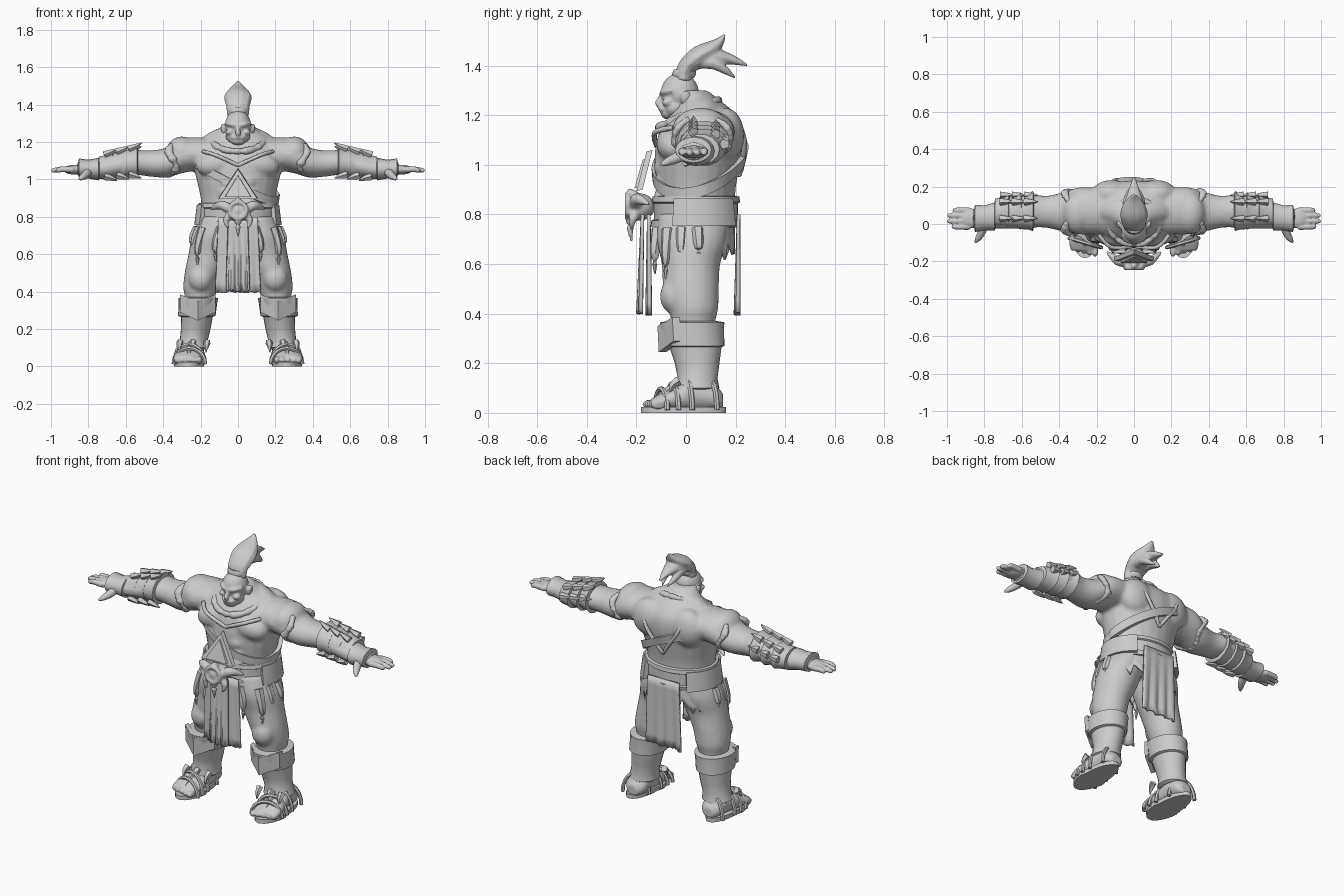
import bpy, bmesh, math, random
from mathutils import Vector, Matrix

random.seed(4)
TAU = 2 * math.pi
grey = bpy.data.materials.new("stone grey")
grey.diffuse_color = (0.6, 0.6, 0.6, 1)


def finish(name, bm, voxel=0, solid=0, smooth=2, angle=40):
    """Turn a bmesh into a named object, optionally fused or thickened."""
    bmesh.ops.recalc_face_normals(bm, faces=bm.faces)
    me = bpy.data.meshes.new(name)
    bm.to_mesh(me)
    bm.free()
    ob = bpy.data.objects.new(name, me)
    bpy.context.collection.objects.link(ob)
    me.materials.append(grey)
    if solid:
        m = ob.modifiers.new("thickness", 'SOLIDIFY')
        m.thickness, m.offset = solid, 0
    if voxel:
        m = ob.modifiers.new("fuse", 'REMESH')
        m.mode, m.voxel_size, m.use_smooth_shade = 'VOXEL', voxel, True
        m = ob.modifiers.new("soften", 'SMOOTH')
        m.factor, m.iterations = 0.5, smooth
    else:
        bpy.ops.object.select_all(action='DESELECT')
        ob.select_set(True)
        bpy.context.view_layer.objects.active = ob
        bpy.ops.object.shade_smooth_by_angle(angle=math.radians(angle))
    return ob


def spline(rows, steps):
    """Catmull-Rom interpolation of equal-length rows of numbers."""
    if steps < 2:
        return rows
    out = []
    for i in range(len(rows) - 1):
        q = [rows[max(0, min(len(rows) - 1, i + k))] for k in (-1, 0, 1, 2)]
        for s in range(steps):
            t = s / steps
            out.append([b + .5 * t * (c - a + t * (2*a - 5*b + 4*c - d + t * (3*(b - c) + d - a)))
                        for a, b, c, d in zip(*q)])
    return out + [rows[-1]]


def skin(bm, rings, cap=True):
    vs = [[bm.verts.new(p) for p in r] for r in rings]
    n = len(vs[0])
    for a, b in zip(vs, vs[1:]):
        for i in range(n):
            bm.faces.new((a[i], a[(i+1) % n], b[(i+1) % n], b[i]))
    if cap:
        bm.faces.new(vs[0])
        bm.faces.new(vs[-1])


def loft(bm, axis, rows, side=1, steps=4, n=24):
    """Ellipses (t, c1, c2, h1, h2) stacked along an axis; side mirrors x."""
    rings = []
    for t, c1, c2, h1, h2 in spline(rows, steps):
        ring = []
        for i in range(n):
            u, v = c1 + h1 * math.cos(TAU*i/n), c2 + h2 * math.sin(TAU*i/n)
            x, y, z = {'x': (t, u, v), 'y': (u, t, v), 'z': (u, v, t)}[axis]
            ring.append((side * x, y, z))
        rings.append(ring)
    skin(bm, rings)


def tube(bm, pts, side=1, steps=4, n=10, wide=1):
    """Round tube through (x, y, z, radius) points; wide stretches it in x."""
    p = spline(pts, steps)
    rings = []
    for i, (x, y, z, r) in enumerate(p):
        d = Vector(p[min(i+1, len(p)-1)][:3]) - Vector(p[max(i-1, 0)][:3])
        q = d.to_track_quat('Z', 'Y')
        ring = []
        for k in range(n):
            o = q @ Vector((r * math.cos(TAU*k/n), r * math.sin(TAU*k/n), 0))
            ring.append((side * (x + o.x * wide), y + o.y, z + o.z))
        rings.append(ring)
    skin(bm, rings)


def ball(bm, c, r, side=1, rot=0):
    m = (Matrix.Translation((side*c[0], c[1], c[2])) @ Matrix.Rotation(side*rot, 4, 'Y')
         @ Matrix.Diagonal((*r, 1)))
    bmesh.ops.create_uvsphere(bm, u_segments=20, v_segments=12, radius=1, matrix=m)


def plate(bm, pts, depth):
    """Flat polygon extruded by a vector."""
    d = Vector(depth)
    skin(bm, [[Vector(p) for p in pts], [Vector(p) + d for p in pts]])


TORSO = [(.70, 0, .03, .18, .14), (.80, 0, .04, .195, .155), (.90, 0, .04, .2, .16), (1.0, 0, .045, .222, .172),
         (1.08, 0, .055, .24, .177), (1.15, 0, .065, .25, .165), (1.20, 0, .07, .21, .135),
         (1.25, 0, .06, .13, .09), (1.30, 0, .02, .07, .065)]


def on_torso(a, z, off):
    rows = spline(TORSO, 8)
    t, _, cy, hx, hy = min(rows, key=lambda r: abs(r[0] - z))
    return Vector(((hx + off) * math.cos(a), cy + (hy + off) * math.sin(a), z))


# Muscular body: trunk, arms and legs fused together
bm = bmesh.new()
loft(bm, 'z', TORSO)
for s in (1, -1):
    loft(bm, 'x', [(.12, .07, 1.13, .13, .09), (.22, .07, 1.135, .125, .09), (.30, .07, 1.125, .125, .092),
                   (.38, .065, 1.09, .105, .08), (.47, .065, 1.085, .085, .07), (.55, .07, 1.09, .09, .066),
                   (.65, .06, 1.07, .085, .06), (.75, .04, 1.055, .065, .05), (.86, .03, 1.055, .055, .035)], s)
    loft(bm, 'z', [(.80, .09, .03, .11, .14), (.70, .125, .025, .12, .142), (.6, .15, .02, .115, .118),
                   (.5, .185, .02, .1, .112), (.42, .2, .03, .093, .1), (.36, .205, .03, .078, .088),
                   (.25, .22, .04, .07, .085), (.15, .235, .045, .062, .075), (.05, .25, .05, .065, .08)], s)
    ball(bm, (.105, -.05, 1.085), (.12, .07, .07), s, .2)      # chest muscle
    ball(bm, (.3, .06, 1.145), (.085, .115, .085), s, .5)      # shoulder muscle
    ball(bm, (.12, .16, 1.12), (.11, .075, .11), s)            # back muscle
    ball(bm, (.09, .07, 1.23), (.12, .06, .045), s, .35)       # neck slope
    ball(bm, (.2, -.05, .47), (.065, .055, .07), s)            # knee swell
    for i in range(3):
        ball(bm, (.05, -.1, .99 - .06 * i), (.05, .03, .034), s)
finish("body", bm, voxel=.011, smooth=3)

# Head with brow, nose, jaw and ears
bm = bmesh.new()
ball(bm, (0, -.025, 1.29), (.07, .077, .08))
ball(bm, (0, -.045, 1.23), (.066, .052, .045))
ball(bm, (0, -.072, 1.207), (.042, .03, .024))
loft(bm, 'z', [(1.15, 0, .03, .09, .08), (1.27, 0, .015, .065, .065)])
tube(bm, [(0, -.096, 1.285, .008), (0, -.108, 1.262, .011), (0, -.112, 1.247, .015), (0, -.095, 1.24, .01)])
tube(bm, [(-.035, -.09, 1.222, .009), (0, -.1, 1.225, .012), (.035, -.09, 1.222, .009)])
for s in (1, -1):
    tube(bm, [(0, -.096, 1.287, .011), (.035, -.09, 1.294, .013), (.065, -.055, 1.3, .011)], s)
    ball(bm, (.045, -.075, 1.252), (.022, .022, .016), s)
    ball(bm, (.077, 0, 1.268), (.014, .022, .032), s, .2)
finish("head", bm, voxel=.006)

# Swept topknot of hair with pointed locks
bm = bmesh.new()
tube(bm, [(0, -.01, 1.34, .035), (0, 0, 1.39, .037), (0, .05, 1.435, .044), (0, .1, 1.465, .036),
          (0, .135, 1.495, .02), (0, .157, 1.527, .004)], wide=1.7)
tube(bm, [(0, .03, 1.42, .04), (0, .1, 1.435, .04), (0, .18, 1.425, .022), (0, .25, 1.4, .004)], wide=1.4)
for s in (1, -1):
    tube(bm, [(.02, .04, 1.42, .035), (.035, .11, 1.41, .026), (.03, .16, 1.38, .016), (.015, .2, 1.35, .004)], s)
finish("topknot", bm, voxel=.006)
bm = bmesh.new()
loft(bm, 'z', [(1.35, 0, -.01, .047, .042), (1.365, 0, -.008, .054, .048), (1.385, 0, -.004, .05, .045)], steps=2)
finish("hair_tie", bm)

# Rough hide collar, shoulder trims and back cords
bm = bmesh.new()
for i in range(40):
    a = TAU * i / 40
    r = random.uniform(.014, .022)
    ball(bm, (.135 * math.cos(a), .01 + .12 * math.sin(a), 1.205 + .055 * math.sin(a)), (r, r, r))
for s in (1, -1):
    for i in range(26):
        a = TAU * i / 26
        r = random.uniform(.012, .02)
        ball(bm, (.35 + .02 * math.sin(3*a), .067 + .112 * math.cos(a), 1.11 + .082 * math.sin(a)), (r*1.3, r, r), s)
    tube(bm, [(.19, -.055, 1.15, .012), (.12, -.125, 1.13, .012), (0, -.118, 1.075, .012)], s)
    tube(bm, [(.14, .2, 1.19, .012), (.1, .235, 1.1, .012), (.03, .226, 1.0, .012), (.0, .215, .95, .008)], s)
finish("hide_trim", bm, voxel=.008, smooth=1)

# Diagonal strap wrapped round the trunk
bm = bmesh.new()
rings = []
for i in range(49):
    a = TAU * i / 48
    z = 1.0 - .11 * math.cos(a) + .04 * math.sin(a)
    lift = .022 if math.sin(a) > 0 else .012
    rings.append([on_torso(a, z + dz, o) for dz, o in ((-.024, -.01), (-.024, lift), (.024, lift), (.024, -.01))])
skin(bm, rings, cap=False)
finish("chest_strap", bm)

# Broad belt with rolled edges and a sash over it
bm = bmesh.new()
loft(bm, 'z', [(.745, 0, .035, .19, .155), (.75, 0, .035, .212, .178), (.775, 0, .04, .216, .18),
               (.78, 0, .04, .205, .17), (.845, 0, .04, .205, .17), (.85, 0, .04, .215, .178),
               (.872, 0, .04, .21, .175), (.876, 0, .04, .19, .155)], steps=1, n=40)
finish("belt", bm)
bm = bmesh.new()
for s in (1, -1):
    rings = []
    for i in range(13):
        a = math.radians(-28 + 80 * i / 12)
        rings.append([(s * (.2 + o) * math.cos(a), .04 + (.17 + o) * math.sin(a), z)
                      for o, z in ((0, .76), (.034, .755), (.02, .865), (0, .86))])
    skin(bm, rings)
finish("hip_guards", bm)

# Ragged hide skirt, longest at the hips
bm = bmesh.new()
grid, n = [], 64
for k in range(5):
    row = []
    for i in range(n):
        a = TAU * i / n
        hem = .70 - .065 * abs(math.cos(a)) ** 3 - (.06 if i % 4 == 0 else .02 * (i % 3))
        z = .79 + (hem - .79) * k / 4
        o = .012 + .02 * (k / 4) * abs(math.cos(a))
        row.append((( .195 + o) * math.cos(a), .035 + (.145 + o) * math.sin(a), z))
    grid.append(row)
skin(bm, grid, cap=False)
finish("hide_skirt", bm, solid=.01)
bm = bmesh.new()
for s in (1, -1):
    for x, y, z in ((.235, -.02, .6), (.215, -.08, .53), (.12, -.125, .56), (.245, .05, .62)):
        tube(bm, [(x - .03, y*.9, .74, .028), (x, y, (z + .74)/2, .02), (x, y, z, .003)], s, n=6)
finish("hide_tatters", bm)


# Hanging cloth panels with folds and torn hems
def cloth(name, half, y, top, bottom, lean):
    bm = bmesh.new()
    cols, rows = 20, 8
    tear = [random.uniform(-.008, .008) for _ in range(cols + 1)]
    v = [[bm.verts.new((half * (2*i/cols - 1) * (.88 + .12*j/rows),
                        y + lean*j/rows + .007 * math.sin(i * 1.1) * j/rows,
                        top + (bottom + tear[i] - top) * j/rows)) for i in range(cols+1)] for j in range(rows+1)]
    for j in range(rows):
        for i in range(cols):
            bm.faces.new((v[j][i], v[j][i+1], v[j+1][i+1], v[j+1][i]))
    finish(name, bm, solid=.014)


cloth("front_cloth", .12, -.15, .8, .4, 0)
cloth("front_cloth_centre", .06, -.175, .8, .405, -.012)
cloth("back_cloth", .115, .212, .8, .4, -.006)

# Beast buckle: ringed boss, side horns and fangs
bm = bmesh.new()
ball(bm, (0, -.185, .83), (.065, .06, .055))
tube(bm, [(.045 * math.cos(TAU*i/16), -.235, .835 + .045 * math.sin(TAU*i/16), .013) for i in range(17)], steps=1, n=8)
for s in (1, -1):
    tube(bm, [(.03, -.2, .83, .03), (.08, -.2, .86, .026), (.115, -.175, .855, .018), (.145, -.15, .84, .006)], s)
    tube(bm, [(.035, -.2, .81, .024), (.065, -.215, .78, .018), (.05, -.22, .735, .004)], s)
tube(bm, [(0, -.22, .8, .024), (0, -.225, .75, .016), (0, -.22, .69, .004)])
tube(bm, [(0, -.2, .86, .03), (0, -.225, .895, .015), (0, -.225, .905, .004)])
finish("beast_buckle", bm, voxel=.007, smooth=1)

# Tilted triangular plate over the belly with a raised centre
bm = bmesh.new()
plate(bm, [(0, -.135, 1.06), (-.105, -.175, .9), (.105, -.175, .9)], (0, -.024, -.006))
plate(bm, [(0, -.155, 1.025), (-.07, -.188, .91), (.07, -.188, .91)], (0, -.02, -.005))
finish("belly_plate", bm)

for s, label in ((1, "left"), (-1, "right")):
    # Forearm guard: overlapping flared bands, cuff and corner spikes
    bm = bmesh.new()
    for x, z, h in ((.535, 1.09, .078), (.60, 1.08, .072), (.665, 1.07, .067)):
        loft(bm, 'x', [(x, .07, z, h*1.1, h*.9), (x + .005, .07, z, h*1.38, h*1.12), (x + .03, .066, z - .003, h*1.22, h),
                       (x + .078, .06, z - .008, h*1.12, h*.92), (x + .08, .06, z - .008, h*.9, h*.8)], s, steps=1, n=14)
        for y, dz, up in ((.03, .9, .035), (.12, .8, .025), (.0, -.8, -.022), (.155, .2, .01)):
            tube(bm, [(x + .05, y, z + h*dz, .022), (x + .01, y, z + h*dz + up*.5, .014),
                      (x - .02, y, z + h*dz + up, .002)], s, n=5)
    loft(bm, 'x', [(.74, .04, 1.055, .06, .05), (.745, .04, 1.055, .075, .06), (.80, .033, 1.055, .066, .05),
                   (.85, .03, 1.06, .073, .052), (.855, .03, 1.06, .05, .03)], s, steps=1, n=16)
    finish(label + "_arm_guard", bm)

    # Open hand with four fingers and a forward thumb
    bm = bmesh.new()
    ball(bm, (.875, .03, 1.052), (.06, .054, .026), s)
    for y, tip in ((-.015, .975), (.015, .998), (.045, .997), (.073, .97)):
        tube(bm, [(.88, y, 1.052, .017), (.94, y, 1.054, .016), (tip - .008, y, 1.047, .012), (tip, y, 1.045, .005)], s)
    tube(bm, [(.80, .0, 1.045, .026), (.815, -.045, 1.025, .022), (.835, -.08, 1.01, .016), (.85, -.1, 1.0, .006)], s)
    finish(label + "_hand", bm, voxel=.006, smooth=1)

    # Shin guard with rolled top, knee point and ankle flare
    bm = bmesh.new()
    loft(bm, 'z', [(.09, .242, .045, .07, .075), (.1, .242, .045, .084, .09), (.14, .236, .047, .075, .08),
                   (.2, .226, .045, .079, .09), (.265, .22, .038, .085, .105), (.27, .22, .035, .1, .12),
                   (.345, .214, .025, .104, .128), (.365, .212, .025, .106, .13), (.37, .21, .025, .085, .1)], s, steps=1)
    finish(label + "_shin_guard", bm)
    bm = bmesh.new()
    for x0, x1 in ((.12, .215), (.31, .215)):
        plate(bm, [(s*x0, -.055, .385), (s*x1, -.115, .35), (s*x1, -.11, .245), (s*x0, -.05, .29)], (0, .03, 0))
    for x in (.165, .24, .31):
        tube(bm, [(x, -.03, .13, .02), (x + .005, -.055, .11, .014), (x + .005, -.065, .075, .003)], s, n=5)
    finish(label + "_knee_plate", bm)

    # Foot with toes
    bm = bmesh.new()
    loft(bm, 'y', [(.15, .25, .045, .03, .03), (.12, .25, .06, .06, .05), (.05, .252, .075, .068, .07),
                   (-.03, .26, .06, .075, .055), (-.1, .266, .045, .08, .035), (-.14, .268, .035, .07, .022)], s)
    for i in range(5):
        x = .208 + .03 * i
        ball(bm, (x, -.142 + .008 * i, .034), (.018 - .001*i, .034, .02), s)
    finish(label + "_foot", bm, voxel=.007, smooth=1)

    # Sandal sole and crossing straps
    bm = bmesh.new()
    rim = [(s * (.262 + (.082 if math.sin(a) < 0 else .07) * math.cos(a)), -.01 + .172 * math.sin(a), 0)
           for a in (TAU * i / 32 for i in range(32))]
    plate(bm, rim, (0, 0, .024))
    for y, w, h in ((-.1, .085, .085), (-.055, .084, .105), (.0, .08, .13), (.1, .07, .115)):
        arc = [(.26 + w * math.cos(math.pi*i/10), y + .025 * math.cos(math.pi*i/10),
                .012 + h * math.sin(math.pi*i/10), .011) for i in range(11)]
        tube(bm, arc, s, steps=1, n=6)
    tube(bm, [(.262, -.13, .05, .01), (.262, -.08, .09, .012), (.255, -.02, .125, .014)], s, n=6)
    finish(label + "_sandal", bm)
